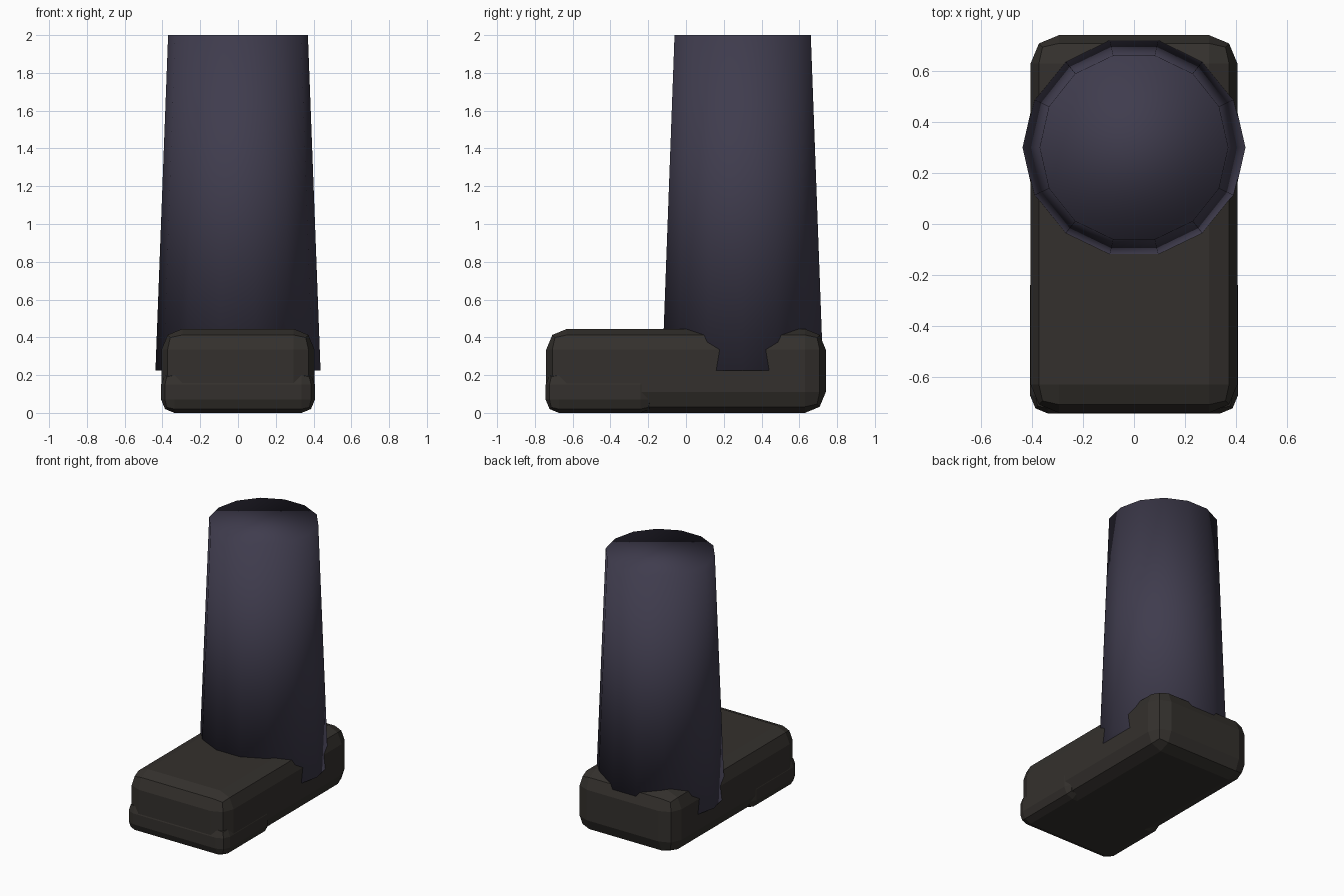
import bpy
import bmesh
import math
from mathutils import Matrix

if "Cube" in bpy.data.objects:
    bpy.data.objects.remove(bpy.data.objects["Cube"])


def material(name, color):
    mat = bpy.data.materials.new(name)
    mat.diffuse_color = (*color, 1)
    mat.use_nodes = True
    mat.node_tree.nodes["Principled BSDF"].inputs["Base Color"].default_value = mat.diffuse_color
    return mat


def make_object(name, bm, mat):
    mesh = bpy.data.meshes.new(name)
    bm.to_mesh(mesh)
    bm.free()
    mesh.materials.append(mat)
    obj = bpy.data.objects.new(name, mesh)
    bpy.context.collection.objects.link(obj)
    return obj


def rounded_box(name, low, high, radius, mat):
    bm = bmesh.new()
    size = [h - l for l, h in zip(low, high)]
    mid = [(h + l) / 2 for l, h in zip(low, high)]
    bmesh.ops.create_cube(bm, size=1, matrix=Matrix.Translation(mid) @ Matrix.Diagonal((*size, 1)))
    obj = make_object(name, bm, mat)
    bevel = obj.modifiers.new("rounding", 'BEVEL')
    bevel.width = radius
    bevel.segments = 2
    return obj


cloth = material("dark_cloth", (0.05, 0.045, 0.075))
leather = material("dark_leather", (0.034, 0.03, 0.026))

# Shoe body and the tighter-cornered toe block
rounded_box("shoe_body", (-0.405, -0.74, 0), (0.405, 0.74, 0.445), 0.11, leather)
rounded_box("shoe_toe", (-0.407, -0.743, 0), (0.407, -0.17, 0.22), 0.07, leather)

# Tapered 14-sided trouser leg with a vertex pointing to the back
bm = bmesh.new()
bottom, top = 0.225, 2.0
bmesh.ops.create_cone(
    bm, cap_ends=True, segments=14, radius1=0.437, radius2=0.37, depth=top - bottom,
    matrix=Matrix.Translation((0, 0.3, (bottom + top) / 2)) @ Matrix.Rotation(math.pi / 2, 4, 'Z'))
for face in bm.faces:
    face.smooth = True
make_object("trouser_leg", bm, cloth)
